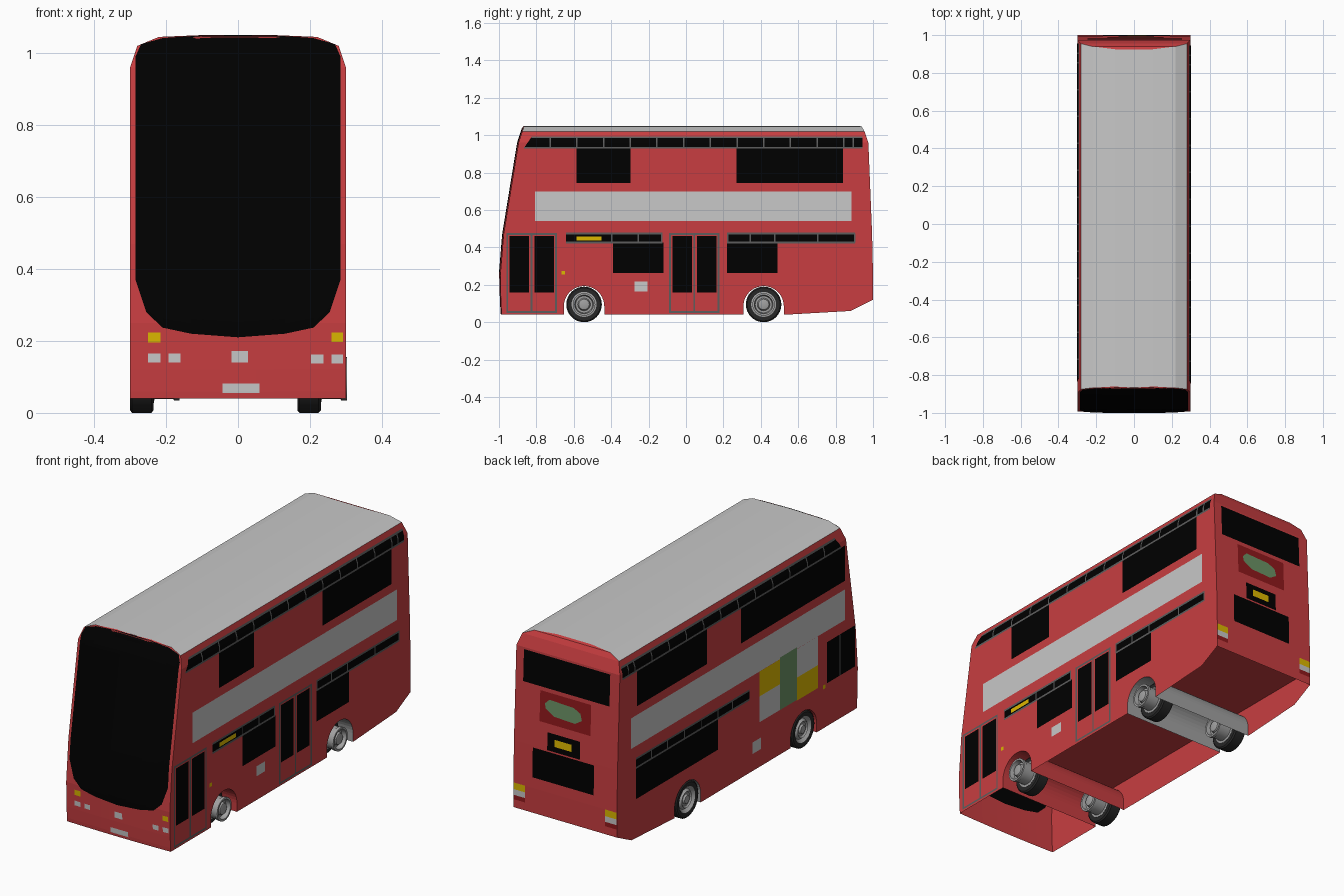
import bpy, bmesh, math

if "Cube" in bpy.data.objects:
    bpy.data.objects.remove(bpy.data.objects["Cube"])

def material(name, r, g, b):
    m = bpy.data.materials.new(name)
    m.diffuse_color = (r, g, b, 1)
    m.use_nodes = True
    m.node_tree.nodes["Principled BSDF"].inputs["Base Color"].default_value = m.diffuse_color
    return m

RED = material("body red", 0.58, 0.048, 0.052)
GREY = material("panel grey", 0.58, 0.58, 0.58)
BLACK = material("glass black", 0.0, 0.0, 0.0)
YELLOW = material("lamp yellow", 0.72, 0.48, 0.0)
GREEN = material("sign green", 0.15, 0.29, 0.13)
DARKRED = material("dark red", 0.28, 0.01, 0.012)
TYRE = material("tyre", 0.02, 0.02, 0.02)
RIM = material("rim grey", 0.36, 0.36, 0.36)
FRAME = material("frame grey", 0.11, 0.11, 0.11)

# Body outline by height: z, half width, front y, back y
LEVELS = [(0.04, .3, -.99, .53), (0.06, .3, -.992, .88), (0.12, .3, -.995, 1.0),
          (0.25, .3, -.998, 1.0), (0.47, .3, -.98, .995), (0.96, .3, -.90, .975),
          (1.02, .28, -.88, .955), (1.045, .22, -.872, .94), (1.05, .1, -.865, .925)]
BULGE = 0.005
SHIFT = {"right": .004, "left": .015, "rear": .01, "front": 0}

def interp(pts, t, k=1):
    if t <= pts[0][0]:
        return pts[0][k]
    for p, q in zip(pts, pts[1:]):
        if t <= q[0]:
            return p[k] + (q[k] - p[k]) * (t - p[0]) / (q[0] - p[0])
    return pts[-1][k]

def finish(name, bm, mats):
    me = bpy.data.meshes.new(name)
    bm.to_mesh(me)
    bm.free()
    for m in mats:
        me.materials.append(m)
    ob = bpy.data.objects.new(name, me)
    bpy.context.collection.objects.link(ob)
    return ob

# Point on the body surface: a is y on the sides and x on the ends
def on_body(surf, a, z, off):
    w = interp(LEVELS, z, 1)
    if surf == "right":
        return (w + off, a, z)
    if surf == "left":
        return (-w - off, a, z)
    if surf == "front":
        return (a, interp(LEVELS, z, 2) + BULGE * (a / w) ** 2 - off, z)
    return (a, interp(LEVELS, z, 3) + off, z)

OUT = {"right": (1, 0, 0), "left": (-1, 0, 0), "front": (0, -1, 0), "rear": (0, 1, 0)}

def sheet(name, surf, rows, off, mat):
    bm = bmesh.new()
    grid = [[bm.verts.new(on_body(surf, a, z, off)) for a, z in row] for row in rows]
    for r, s in zip(grid, grid[1:]):
        for i in range(len(r) - 1):
            bm.faces.new((r[i], r[i + 1], s[i + 1], s[i]))
    bm.normal_update()
    o = OUT[surf]
    if sum(f.normal.x * o[0] + f.normal.y * o[1] + f.normal.z * o[2] for f in bm.faces) * (1 if off > 0 else -1) < 0:
        bmesh.ops.reverse_faces(bm, faces=bm.faces[:])
    return finish(name, bm, [mat])

def plate(name, surf, a0, a1, z0, z1, mat, off=0.001, skew=0.0):
    d = SHIFT[surf]
    zs = [z0] + [l[0] for l in LEVELS if z0 < l[0] < z1] + [z1]
    rows = [[(a0 + d + skew * (z - z0) / (z1 - z0), z), (a1 + d, z)] for z in zs]
    return sheet(name, surf, rows, off, mat)

# Body shell
bm = bmesh.new()
rings = []
for z, w, f, b in LEVELS:
    pts = [(w * i / 6, f + BULGE * (i / 6) ** 2, z) for i in range(-6, 7)]
    rings.append([bm.verts.new(p) for p in pts + [(w, b, z), (-w, b, z)]])
n = len(rings[0])
for lo, hi in zip(rings, rings[1:]):
    for i in range(n):
        j = (i + 1) % n
        bm.faces.new((lo[i], lo[j], hi[j], hi[i]))
bm.faces.new(rings[0][::-1])
bm.faces.new(rings[-1])
bmesh.ops.recalc_face_normals(bm, faces=bm.faces[:])
body = finish("body", bm, [RED, GREY, RIM])

# Wheel arches cut straight through
AXLES = {"front": -0.545, "rear": 0.415}
for axle, yc in AXLES.items():
    bm = bmesh.new()
    prof = [(yc + .108, -.05)]
    prof += [(yc + .108 * math.cos(math.pi * i / 20), .085 + .108 * math.sin(math.pi * i / 20)) for i in range(21)]
    prof += [(yc - .108, -.05)]
    face = bm.faces.new([bm.verts.new((-.4, y, z)) for y, z in prof])
    ext = bmesh.ops.extrude_face_region(bm, geom=[face])["geom"]
    bmesh.ops.translate(bm, vec=(.8, 0, 0), verts=[v for v in ext if isinstance(v, bmesh.types.BMVert)])
    bmesh.ops.recalc_face_normals(bm, faces=bm.faces[:])
    cutter = finish("arch_cutter", bm, [RED])
    cutter.hide_render = True
    mod = body.modifiers.new("arch", "BOOLEAN")
    mod.operation, mod.solver, mod.object = "DIFFERENCE", "EXACT", cutter
    bpy.context.view_layer.objects.active = body
    bpy.ops.object.modifier_apply(modifier="arch")
    bpy.data.objects.remove(cutter)

# Grey roof, grey rear arch lining, open underside
bm = bmesh.new()
bm.from_mesh(body.data)
bm.normal_update()
for f in bm.faces[:]:
    c, nn = f.calc_center_median(), f.normal
    f.material_index = 0
    if c.z > 1.02 and abs(nn.y) < .25:
        f.material_index = 1
    elif nn.z < -.85 and c.z < .13:
        bm.faces.remove(f)
    elif abs(c.y - .415) < .112 and c.z < .2 and abs(nn.x) < .1:
        f.material_index = 2
bm.to_mesh(body.data)
bm.free()

# Floor above the open underside
bm = bmesh.new()
bm.faces.new([bm.verts.new(p) for p in ((-.298, -.6, .2), (-.298, .995, .2), (.298, .995, .2), (.298, -.6, .2))])
finish("floor", bm, [RED])

# Windscreen, seen from outside and from inside
low = [(0, .21), (.13, .22), (.21, .237), (.255, .28), (.285, .37)]
top = [(0, 1.05), (.1, 1.049), (.22, 1.041), (.27, 1.024), (.285, .99)]
xs = [-.285, -.27, -.255, -.21, -.17, -.13, -.1, -.05]
xs = xs + [0] + [-x for x in xs[::-1]]
rows = [[(x, interp(low, abs(x)) + (interp(top, abs(x)) - interp(low, abs(x))) * t / 60) for x in xs]
        for t in range(61)]
sheet("windscreen", "front", rows, .003, BLACK)
sheet("windscreen_inside", "front", [r for r in rows[:50]], -.003, BLACK)

# Front lamps and plates
for a0, a1, z0, z1, m in [(-.25, -.215, .195, .223, YELLOW), (.26, .292, .197, .223, YELLOW),
                          (-.25, -.215, .14, .165, GREY), (-.193, -.16, .14, .165, GREY),
                          (.203, .237, .137, .162, GREY), (.26, .292, .137, .162, GREY),
                          (-.018, .028, .14, .172, GREY), (-.043, .06, .055, .082, GREY)]:
    plate("front_lamp", "front", a0, a1, z0, z1, m, .002)

# Window strip with thin frame bars
def strip(name, surf, a0, a1, z0, z1, bars, skew=0.0):
    plate(name, surf, a0, a1, z0, z1, BLACK, .001, skew)
    plate(name + "_lower_bar", surf, a0, a1, z0 - .004, z0 + .006, FRAME, .002)
    plate(name + "_upper_bar", surf, a0 + skew, a1, z1 - .006, z1 + .004, FRAME, .002)
    for y in bars:
        plate(name + "_post", surf, y - .004, y + .004, z0, z1, FRAME, .002)

for s in ("right", "left"):
    strip("upper_strip", s, -.87, .94, .932, .99, [-.73 + .1427 * i for i in range(12)] + [.89], .04)
strip("lower_front_strip", "right", -.645, -.13, .425, .475, [-.40, -.26, -.133])
strip("lower_rear_strip", "right", .215, .9, .425, .475, [.218, .34, .47, .70, .897])
strip("lower_strip", "left", -.11, .83, .425, .475, [.03, .15, .29, .43, .57, .7])

# Side windows and panels: side, y0, y1, z0, z1, colour, offset
for name, s, a0, a1, z0, z1, m, off in [
        ("upper_window", "right", -.59, -.30, .745, .93, BLACK, .001),
        ("upper_window", "right", .265, .835, .745, .93, BLACK, .001),
        ("side_band", "right", -.81, .88, .54, .70, GREY, .001),
        ("lower_window", "right", -.395, -.125, .262, .425, BLACK, .001),
        ("lower_window", "right", .215, .485, .262, .425, BLACK, .001),
        ("side_sign", "right", -.59, -.455, .437, .459, YELLOW, .003),
        ("side_lamp", "right", -.67, -.65, .255, .275, YELLOW, .001),
        ("side_flap", "right", -.28, -.21, .165, .217, GREY, .001),
        ("upper_window", "left", -.90, -.04, .745, .93, BLACK, .001),
        ("upper_window", "left", .24, .82, .745, .93, BLACK, .001),
        ("side_band", "left", -.90, .87, .54, .70, GREY, .001),
        ("stair_yellow_panel", "left", -.36, -.19, .41, .54, YELLOW, .002),
        ("stair_grey_panel", "left", -.36, -.19, .275, .41, GREY, .002),
        ("stair_green_panel", "left", -.50, -.36, .275, .55, GREEN, .003),
        ("stair_grey_panel", "left", -.675, -.50, .39, .54, GREY, .002),
        ("stair_yellow_panel", "left", -.675, -.50, .27, .39, YELLOW, .002),
        ("lower_window", "left", .15, .83, .262, .425, BLACK, .001),
        ("cab_window", "left", -.985, -.75, .265, .48, BLACK, .001),
        ("cab_window_post", "left", -.862, -.855, .265, .48, FRAME, .002),
        ("side_flap", "left", -.205, -.135, .13, .19, GREY, .001),
        ("side_lamp", "left", -.74, -.72, .245, .265, YELLOW, .001)]:
    plate(name, s, a0, a1, z0, z1, m, off)

# Double doors with frames on the right
for name, y0 in (("front_door", -.965), ("middle_door", -.095)):
    y1 = y0 + .27
    for a0, a1, z0, z1 in [(y0, y1, .467, .477), (y0, y1, .05, .06), (y0, y0 + .01, .05, .477),
                           (y1 - .01, y1, .05, .477), (y0 + .13, y0 + .14, .05, .477)]:
        plate(name + "_frame", "right", a0, a1, z0, z1, FRAME, .002)
    for a0 in (y0 + .018, y0 + .15):
        plate(name + "_glass", "right", a0, a0 + .104, .16, .46, BLACK)

# Rear window, signs and lamps
for name, a0, a1, z0, z1, m, off in [
        ("rear_window", -.255, .245, .785, .95, BLACK, .001),
        ("rear_sign_panel", -.15, .145, .605, .765, DARKRED, .001),
        ("rear_sign", -.092, .097, .468, .56, BLACK, .001),
        ("rear_sign_light", -.045, .055, .496, .533, YELLOW, .003),
        ("rear_lower_panel", -.175, .18, .305, .46, BLACK, .001)]:
    plate(name, "rear", a0, a1, z0, z1, m, off)
sheet("rear_sign_badge", "rear", [[(-.05, .645), (.07, .65)], [(-.09, .67), (.12, .68)],
                                  [(-.08, .705), (.125, .705)], [(-.04, .725), (.10, .73)]], .003, GREEN)
for a in (-.309, .222):
    for z0, z1, m in ((.215, .25, YELLOW), (.185, .215, GREY), (.162, .185, DARKRED)):
        plate("tail_lamp", "rear", a, a + .067, z0, z1, m)

# Wheels turned about the x axis
def lathe(name, prof, x, y, mat, seg=32):
    bm = bmesh.new()
    rings = [[bm.verts.new((x + px, y + r * math.cos(2 * math.pi * i / seg), .095 + r * math.sin(2 * math.pi * i / seg)))
              for i in range(seg)] for px, r in prof]
    for p, q in zip(rings, rings[1:]):
        for i in range(seg):
            j = (i + 1) % seg
            bm.faces.new((p[i], p[j], q[j], q[i]))
    bmesh.ops.remove_doubles(bm, verts=bm.verts[:], dist=1e-5)
    bmesh.ops.recalc_face_normals(bm, faces=bm.faces[:])
    ob = finish(name, bm, [mat])
    bpy.ops.object.select_all(action="DESELECT")
    ob.select_set(True)
    bpy.context.view_layer.objects.active = ob
    bpy.ops.object.shade_smooth_by_angle(angle=math.radians(35))

tyre = [(-.296, .066), (-.3, .072), (-.3, .088), (-.294, .095), (-.241, .095), (-.235, .088), (-.235, .066), (-.296, .066)]
rim = [(-.297, 0), (-.297, .02), (-.288, .025), (-.288, .035), (-.296, .042), (-.282, .052), (-.297, .067),
       (-.234, .067), (-.232, .056), (-.18, .056), (-.178, .06), (-.162, .06), (-.162, .05), (-.185, .045),
       (-.185, .034), (-.168, .028), (-.165, .018), (-.165, 0)]
for axle, y in AXLES.items():
    for side, dx in (("left", 0), ("right", .465)):
        lathe(f"{axle}_{side}_tyre", tyre, dx, y, TYRE)
        lathe(f"{axle}_{side}_rim", rim, dx, y, RIM)
